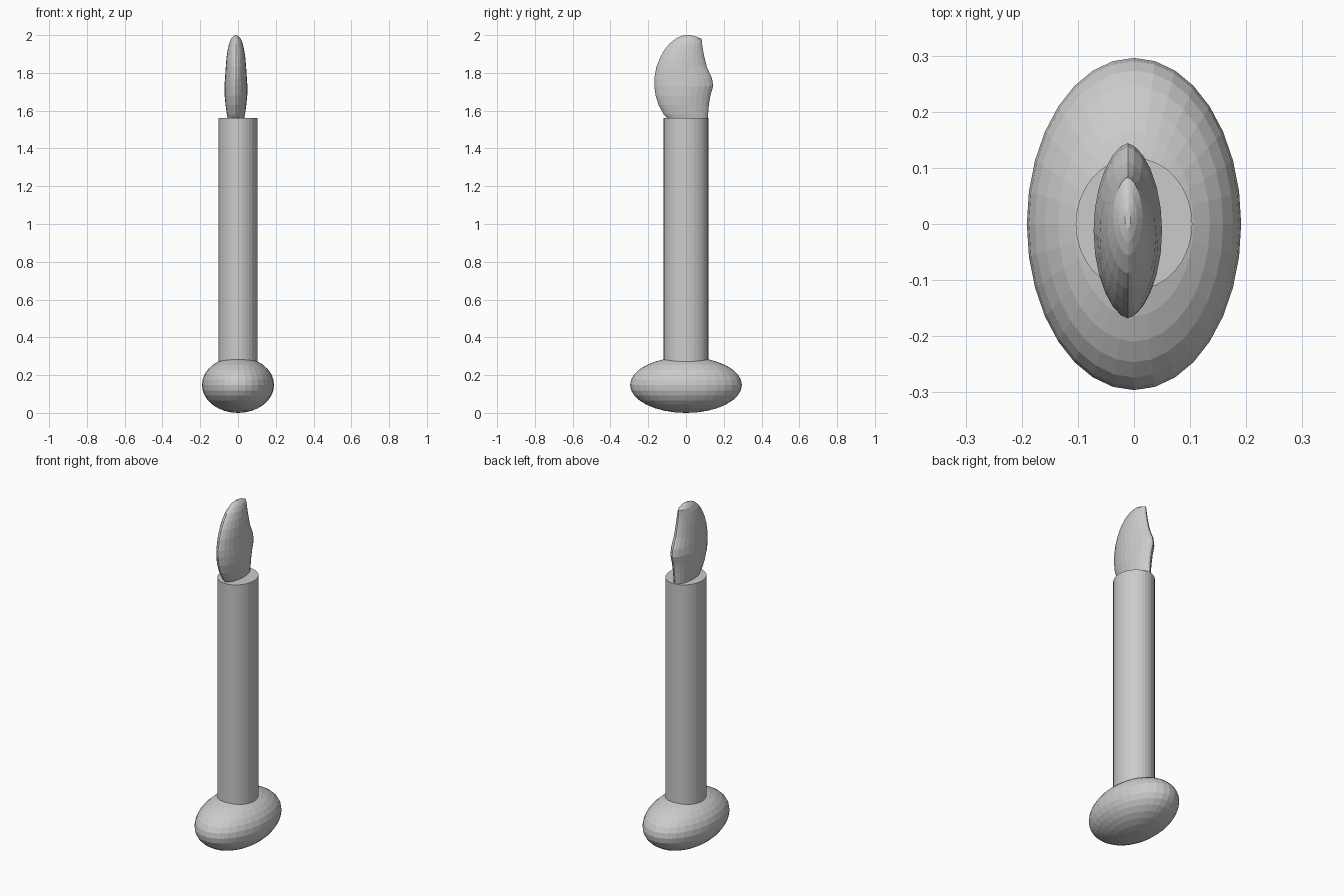
import bpy, bmesh
from math import sin, cos, pi

if "Cube" in bpy.data.objects:
    bpy.data.objects.remove(bpy.data.objects["Cube"])

# Base: squashed ball
bpy.ops.mesh.primitive_uv_sphere_add(segments=32, ring_count=16, radius=1, location=(0, 0, 0.148))
base = bpy.context.object
base.name = "base"
base.scale = (0.191, 0.296, 0.148)

# Candle: slightly oval column, sunk into the base
z0, z1 = 0.15, 1.562
bpy.ops.mesh.primitive_cylinder_add(vertices=32, radius=1, depth=z1 - z0, location=(0, 0, (z0 + z1) / 2))
candle = bpy.context.object
candle.name = "candle"
candle.scale = (0.104, 0.118, 1)

# Flame: flattened loft, each level is (z, back y, front y, half thickness)
levels = [
    (1.55, -0.09, 0.115, 0.042), (1.58, -0.118, 0.117, 0.048),
    (1.63, -0.145, 0.121, 0.055), (1.68, -0.161, 0.129, 0.060),
    (1.73, -0.168, 0.144, 0.061), (1.77, -0.168, 0.138, 0.058),
    (1.83, -0.157, 0.111, 0.054), (1.88, -0.138, 0.098, 0.050),
    (1.92, -0.116, 0.090, 0.044), (1.955, -0.088, 0.085, 0.036),
    (1.98, -0.056, 0.083, 0.026), (1.992, -0.032, 0.055, 0.016),
    (2.0, -0.008, 0.025, 0.005),
]
N = 24
bm = bmesh.new()
rings = []
for z, ya, yb, h in levels:
    ring = []
    for i in range(N):
        t = 2 * pi * i / N
        s = sin(t)
        x = h * (1 if s >= 0 else -1) * abs(s) ** 1.2
        ring.append(bm.verts.new((x - 0.011, (ya + yb) / 2 + (yb - ya) / 2 * cos(t), z)))
    rings.append(ring)
for a, b in zip(rings, rings[1:]):
    for i in range(N):
        j = (i + 1) % N
        bm.faces.new((a[i], a[j], b[j], b[i]))
bm.faces.new(rings[0])
bm.faces.new(rings[-1])
bmesh.ops.recalc_face_normals(bm, faces=bm.faces)
mesh = bpy.data.meshes.new("flame")
bm.to_mesh(mesh)
bm.free()
bpy.context.collection.objects.link(bpy.data.objects.new("flame", mesh))
